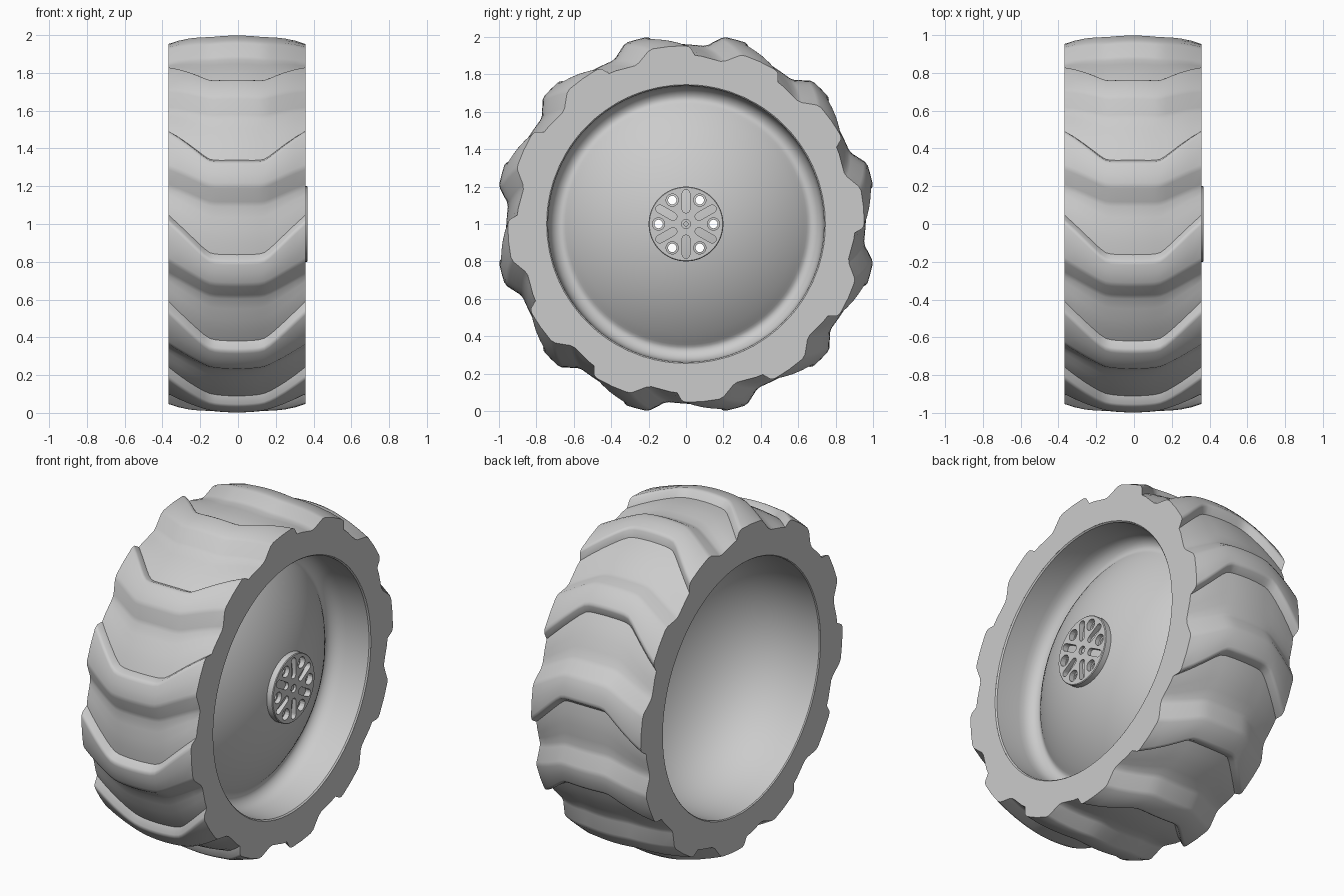
import bpy, bmesh, math
from mathutils import Matrix, Vector

if "Cube" in bpy.data.objects:
    bpy.data.objects.remove(bpy.data.objects["Cube"])

RIGHT, LEFT = 0.357, -0.368      # side faces of the wheel
BORE = 0.745                     # radius where tyre meets rim
LUGS = 12

grey = bpy.data.materials.new("grey")
grey.use_nodes = True
grey.diffuse_color = (0.6, 0.6, 0.6, 1)
grey.node_tree.nodes["Principled BSDF"].inputs["Base Color"].default_value = (0.6, 0.6, 0.6, 1)


def polar(x, angle, r):
    """Point around the axle; angle runs from the front up over the top."""
    return Vector((x, -r * math.cos(angle), 1 + r * math.sin(angle)))


def finish(bm, name, smooth=None):
    bmesh.ops.recalc_face_normals(bm, faces=bm.faces[:])
    mesh = bpy.data.meshes.new(name)
    bm.to_mesh(mesh)
    bm.free()
    obj = bpy.data.objects.new(name, mesh)
    bpy.context.collection.objects.link(obj)
    mesh.materials.append(grey)
    if smooth:
        shade(obj, smooth)
    return obj


def shade(obj, degrees):
    bpy.ops.object.select_all(action='DESELECT')
    obj.select_set(True)
    bpy.context.view_layer.objects.active = obj
    bpy.ops.object.shade_smooth_by_angle(angle=math.radians(degrees))


def cut(obj, cutter):
    cutter.hide_render = True
    bpy.context.view_layer.objects.active = obj
    mod = obj.modifiers.new("cut", 'BOOLEAN')
    mod.operation, mod.solver, mod.object = 'DIFFERENCE', 'EXACT', cutter
    bpy.ops.object.modifier_apply(modifier=mod.name)
    bpy.data.objects.remove(cutter)


def revolve(profile, name, steps=96, smooth=30):
    """Closed solid from (x, radius) points that start and end on the axle."""
    bm = bmesh.new()
    verts = [bm.verts.new(polar(x, 0, r)) for x, r in profile]
    edges = [bm.edges.new(pair) for pair in zip(verts, verts[1:])]
    bmesh.ops.spin(bm, geom=verts + edges, cent=(0, 0, 1), axis=(1, 0, 0),
                   angle=math.tau, steps=steps, use_merge=True)
    bmesh.ops.remove_doubles(bm, verts=bm.verts[:], dist=1e-5)
    return finish(bm, name, smooth)


def add_prism(bm, outline, x0, x1):
    """Prism along the axle from (y, z) points about the axle centre."""
    a = [bm.verts.new((x0, y, z + 1)) for y, z in outline]
    b = [bm.verts.new((x1, y, z + 1)) for y, z in outline]
    bm.faces.new(a)
    bm.faces.new(b[::-1])
    for i in range(len(a)):
        j = (i + 1) % len(a)
        bm.faces.new((a[i], b[i], b[j], a[j]))


def stadium(r0, r1, half, angle, n=8):
    """Rounded slot from radius r0 to r1; a circle when they are equal."""
    pts = []
    for centre, start in ((r1, -math.pi / 2), (r0, math.pi / 2)):
        for i in range(n + 1 if r1 > r0 else n):
            t = start + math.pi * i / n
            p = Vector((centre + half * math.cos(t), half * math.sin(t)))
            pts.append(Matrix.Rotation(angle, 2) @ p)
    return pts


# Tyre: (angle at the middle, extra angle at the sides, raised amount) over one lug
SECTION = [(5.5, 6.5, 0), (7, 6.6, 0.12), (10.8, 6.9, 0.88), (12.3, 7, 1), (15, 9.5, 1),
           (17.7, 12, 1), (18.5, 12.2, 0.95), (19.1, 12.4, 0.82), (20.3, 12.7, 0.22),
           (24, 11.5, 0.18), (28, 9.5, 0.1), (32, 8, 0.03)]
HALF = (RIGHT - LEFT) / 2
MIDDLE = (RIGHT + LEFT) / 2
half_stations = [0.12, 0.24, 0.32, 0.4, 0.48, 0.56, 0.7, 0.85, 1]
stations = [-s for s in reversed(half_stations)] + [0] + half_stations

bm = bmesh.new()
rows = []
for lug in range(LUGS):
    for base, sweep, lift in SECTION:
        row = []
        for s in stations:
            d = (abs(s) - 0.4) / 0.6
            bend = (d + math.sqrt(d * d + 0.01)) / 2      # rounded chevron corner
            angle = math.radians(base + sweep * bend + lug * 360 / LUGS)
            radius = 0.957 + 0.064 * lift - 0.068 * s * s
            row.append(bm.verts.new(polar(MIDDLE + HALF * s, angle, radius)))
            if abs(s) == 1:
                inner = bm.verts.new(polar(MIDDLE + HALF * s, angle, BORE))
                row.insert(0, inner) if s < 0 else row.append(inner)
        rows.append(row)
for a, b in zip(rows, rows[1:] + rows[:1]):
    for i in range(len(a) - 1):
        bm.faces.new((a[i], a[i + 1], b[i + 1], b[i]))
finish(bm, "tyre", 35)

# Rim: domed outside with a rounded groove, deep hollow bowl inside
APEX, DOME, BOWL_TOP = 0.35, 1.03, 0.31
dome = [(APEX - DOME + math.sqrt(DOME ** 2 - r * r), r)
        for r in [0.63 * i / 16 for i in range(17)]]
groove = [(0.122, 0.645), (0.113, 0.658), (0.11, 0.67), (0.112, 0.684), (0.119, 0.698),
          (0.13, 0.711), (0.147, 0.723), (0.17, 0.731), (0.2, 0.735)]
wall = [(RIGHT - 0.008, 0.738), (RIGHT, BORE), (LEFT, BORE), (LEFT + 0.006, 0.74)]
depth = BOWL_TOP - wall[-1][0]
bowl = [(wall[-1][0] + depth * math.sin(t) ** 0.7, 0.74 * math.cos(t))
        for t in [math.pi / 2 * i / 24 for i in range(1, 24)]] + [(BOWL_TOP, 0)]
rim = revolve(dome + groove + wall + bowl, "rim")

# Hub disc
hub = revolve([(0.312, 0), (0.312, 0.2), (0.364, 0.2), (0.368, 0.196), (0.368, 0)], "hub", 64)

# Bolt holes pass through the rim; wider holes and slots pierce the hub
through, wide = bmesh.new(), bmesh.new()
for i in range(6):
    turn = math.radians(60 * i)
    add_prism(through, stadium(0.147, 0.147, 0.023, turn), 0.1, 0.5)
    add_prism(wide, stadium(0.147, 0.147, 0.033, turn), 0.2, 0.5)
    add_prism(wide, stadium(0.08, 0.162, 0.021, turn + math.radians(30)), 0.2, 0.5)
add_prism(wide, stadium(0, 0, 0.024, 0), 0.2, 0.5)
cut(rim, finish(through, "bolt_hole_cutter"))
cut(hub, finish(wide, "hub_cutter"))
shade(rim, 35)
shade(hub, 30)

# Small axle pin in the hub centre
revolve([(0.32, 0), (0.32, 0.013), (0.36, 0.013), (0.36, 0)], "axle_pin", 24)
